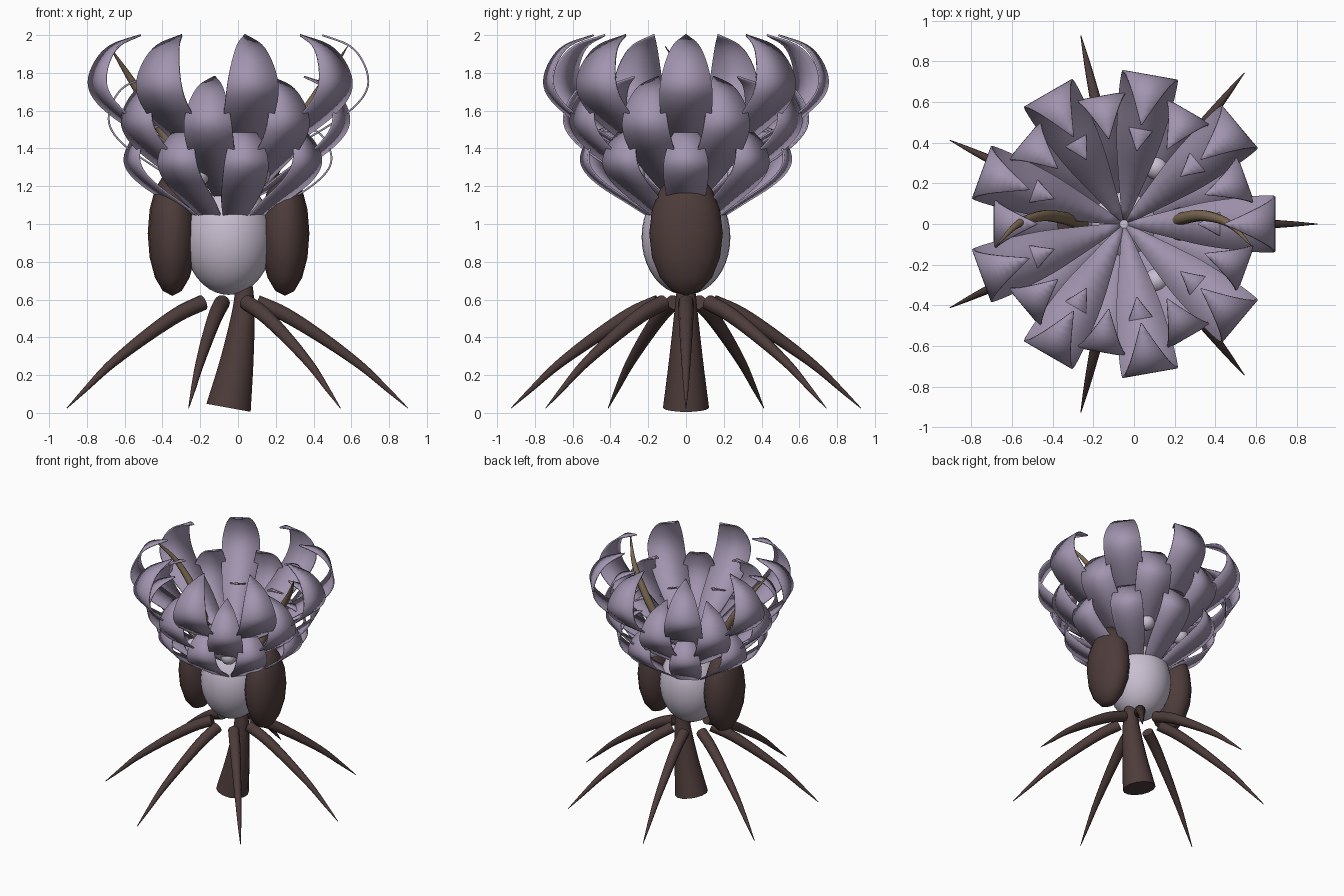
import bpy, bmesh, math
from mathutils import Vector, Matrix

if "Cube" in bpy.data.objects:
    bpy.data.objects.remove(bpy.data.objects["Cube"])

AXIS_X = -0.05  # the flower's own vertical axis


def material(name, rgb):
    m = bpy.data.materials.new(name)
    m.use_nodes = True
    m.diffuse_color = (*rgb, 1)
    bsdf = next(n for n in m.node_tree.nodes if n.type == "BSDF_PRINCIPLED")
    bsdf.inputs["Base Color"].default_value = (*rgb, 1)
    return m


LILAC = material("lilac petal", (0.36, 0.30, 0.43))
PALE = material("pale bulb", (0.58, 0.52, 0.63))
BARK = material("dark bark", (0.075, 0.046, 0.043))
HORN = material("horn brown", (0.20, 0.14, 0.085))


def smooth_path(points, steps=5):
    """Catmull-Rom interpolation through the given points."""
    pts = [Vector(p) for p in points]
    pts = [2 * pts[0] - pts[1]] + pts + [2 * pts[-1] - pts[-2]]
    out = []
    for a, b, c, d in zip(pts, pts[1:], pts[2:], pts[3:]):
        for i in range(steps):
            t = i / steps
            out.append(0.5 * (2 * b + (c - a) * t + (2 * a - 5 * b + 4 * c - d) * t ** 2
                              + (3 * b - a - 3 * c + d) * t ** 3))
    return out + [pts[-2]]


def add_object(name, mesh, mat, angle=40):
    obj = bpy.data.objects.new(name, mesh)
    bpy.context.collection.objects.link(obj)
    mesh.materials.clear()
    mesh.materials.append(mat)
    bpy.ops.object.select_all(action="DESELECT")
    obj.select_set(True)
    bpy.context.view_layer.objects.active = obj
    bpy.ops.object.shade_smooth_by_angle(angle=math.radians(angle))
    return obj


def tube(name, points, mat, sides=3):
    """Tapered tube through (x, y, z, radius) points."""
    path = smooth_path(points)
    curve = bpy.data.curves.new(name, "CURVE")
    curve.dimensions = "3D"
    curve.bevel_depth = 1
    curve.bevel_resolution = sides
    curve.use_fill_caps = True
    spline = curve.splines.new("POLY")
    spline.points.add(len(path) - 1)
    for sp, p in zip(spline.points, path):
        sp.co = (*p[:3], 1)
        sp.radius = max(p[3], 0.002)
    temp = bpy.data.objects.new("temp", curve)
    bpy.context.collection.objects.link(temp)
    graph = bpy.context.evaluated_depsgraph_get()
    mesh = bpy.data.meshes.new_from_object(temp.evaluated_get(graph))
    bpy.data.objects.remove(temp)
    return add_object(name, mesh, mat)


def ball(name, centre, radii, mat, segments=24, rings=16):
    bm = bmesh.new()
    bmesh.ops.create_uvsphere(bm, u_segments=segments, v_segments=rings, radius=1)
    bmesh.ops.transform(bm, verts=bm.verts,
                        matrix=Matrix.Translation(centre) @ Matrix.Diagonal((*radii, 1)))
    mesh = bpy.data.meshes.new(name)
    bm.to_mesh(mesh)
    bm.free()
    return add_object(name, mesh, mat, 60)


# Petal outline: reach, height and half width, all as fractions
PETAL = smooth_path([
    (0.03, 0.00, 0.05), (0.30, 0.13, 0.24), (0.55, 0.28, 0.40),
    (0.80, 0.43, 0.49), (0.95, 0.56, 0.52), (1.00, 0.68, 0.50),
    (0.96, 0.82, 0.40), (0.86, 0.93, 0.25), (0.67, 1.00, 0.01)], 4)


def petal(name, angle, reach, base, height, width):
    bm = bmesh.new()
    rows = [[bm.verts.new((u * reach, side * w * width, base + v * height))
             for side in (-1, 1)] for u, v, w in PETAL]
    for a, b in zip(rows, rows[1:]):
        bm.faces.new((a[0], b[0], b[1], a[1]))
    bmesh.ops.transform(bm, verts=bm.verts, matrix=Matrix.Translation((AXIS_X, 0, 0))
                        @ Matrix.Rotation(angle, 4, "Z"))
    mesh = bpy.data.meshes.new(name)
    bm.to_mesh(mesh)
    bm.free()
    obj = add_object(name, mesh, LILAC)
    mod = obj.modifiers.new("thickness", "SOLIDIFY")
    mod.thickness = 0.01
    mod.offset = 0


# Three tiers of nine petals, the middle one turned by half a step
TIERS = [("upper", 0, 0.74, 1.23, 0.77, 0.27),
         ("middle", 0.5, 0.635, 1.08, 0.70, 0.25),
         ("lower", 0, 0.545, 0.95, 0.58, 0.23)]
for tier, turn, *size in TIERS:
    for i in range(9):
        petal(f"{tier}_petal_{i + 1}", (i + turn) * math.tau / 9, *size)

# Bulb and the small beads around its shoulder
ball("bulb", (AXIS_X, 0, 0.93), (0.235, 0.235, 0.305), PALE, 32, 20)
for i in (1, 2, 4, 5):
    a = i * math.tau / 6
    ball(f"bead_{i}", (AXIS_X + 0.32 * math.cos(a), 0.32 * math.sin(a), 1.26),
         (0.06, 0.06, 0.06), PALE, 16, 10)

# Dark side pods and the curved horns rising above them
for side, s in (("left", 1), ("right", -1)):
    ball(f"{side}_pod", (AXIS_X + s * 0.298, 0, 0.95), (0.13, 0.195, 0.33), BARK, 16, 8)
    tube(f"{side}_horn", [(AXIS_X + s * x, y, z, r) for x, y, z, r in (
        (0.20, 0, 1.20, 0.03), (0.30, 0.03, 1.40, 0.03), (0.40, 0.04, 1.58, 0.027),
        (0.52, 0, 1.77, 0.018), (0.63, -0.11, 1.94, 0.002))], HORN)

# Bent stem that widens towards the ground
tube("stem", [(0.03, 0, 0.70, 0.045), (0.03, 0, 0.55, 0.06),
              (-0.005, 0, 0.28, 0.09), (-0.05, 0, 0.027, 0.122)], BARK, 5)

# Seven tapering roots
for i in range(7):
    a = i * math.tau / 7
    tube(f"root_{i + 1}", [(AXIS_X + r * math.cos(a), r * math.sin(a), z, w) for r, z, w in (
        (0.15, 0.585, 0.042), (0.30, 0.52, 0.04), (0.50, 0.395, 0.033),
        (0.70, 0.25, 0.023), (0.84, 0.125, 0.013), (0.95, 0.025, 0.002))], BARK)
